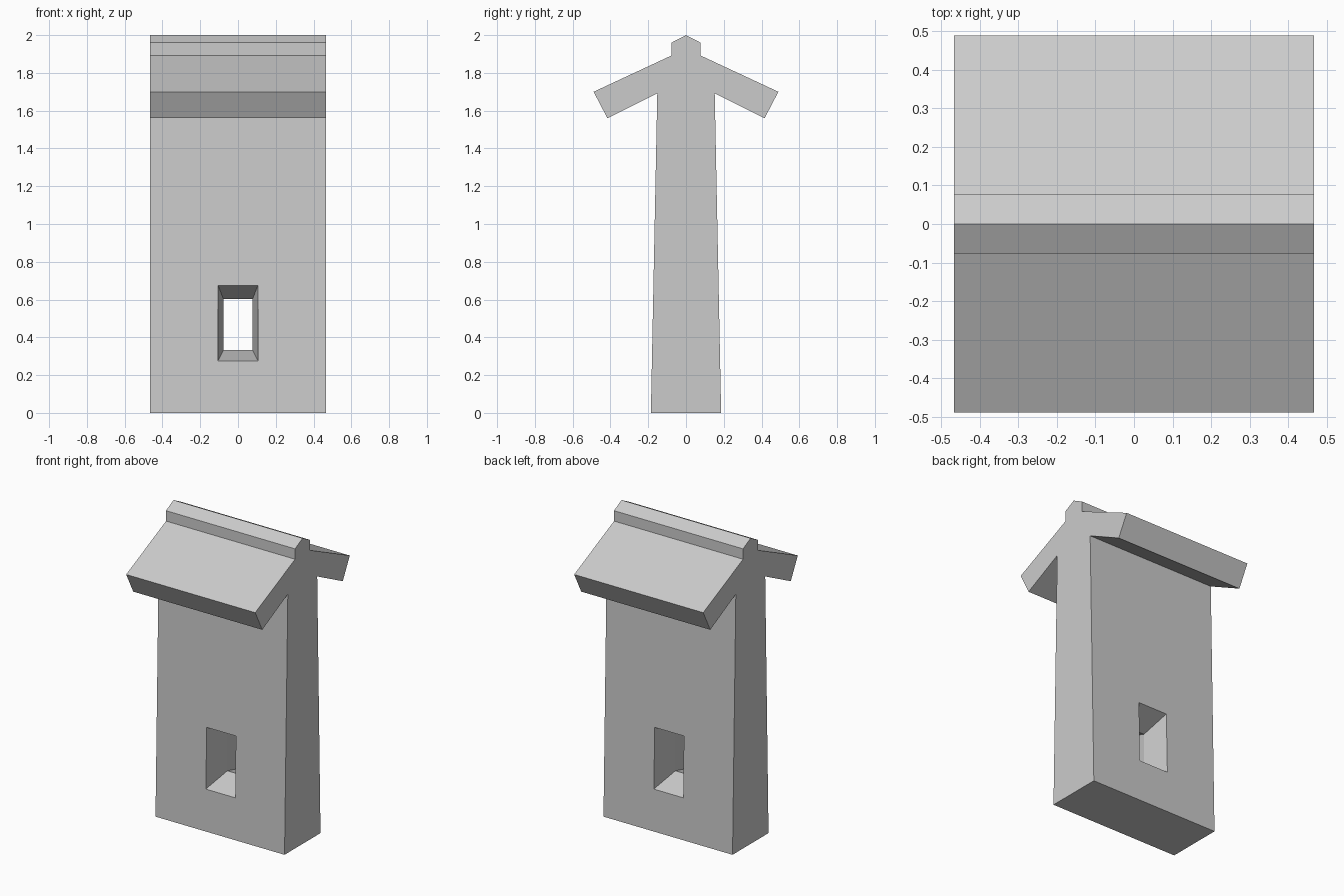
import bpy, bmesh

if "Cube" in bpy.data.objects:
    bpy.data.objects.remove(bpy.data.objects["Cube"])


def make_object(name, rings):
    """Loft matching closed rings of points, capping both ends."""
    bm = bmesh.new()
    loops = [[bm.verts.new(p) for p in ring] for ring in rings]
    for a, b in zip(loops, loops[1:]):
        for i in range(len(a)):
            j = (i + 1) % len(a)
            bm.faces.new((a[i], a[j], b[j], b[i]))
    bm.faces.new(loops[0])
    bm.faces.new(loops[-1])
    bmesh.ops.recalc_face_normals(bm, faces=bm.faces)
    mesh = bpy.data.meshes.new(name)
    bm.to_mesh(mesh)
    bm.free()
    obj = bpy.data.objects.new(name, mesh)
    bpy.context.collection.objects.link(obj)
    return obj


# Tapered wall with sloping eaves and ridge cap: half profile (y, z), mirrored
HALF_WIDTH = 0.467
half = [(0.186, 0), (0.152, 1.692), (0.416, 1.56), (0.489, 1.70),
        (0.077, 1.892), (0.077, 1.96)]
profile = half + [(0, 2.0)] + [(-y, z) for y, z in reversed(half)]
wall = make_object("roofed_wall", [[(x, y, z) for y, z in profile]
                                   for x in (-HALF_WIDTH, HALF_WIDTH)])

# Splayed window cutter, narrowest in the middle of the wall
sections = [(-0.2, 0.110, 0.268, 0.687), (0, 0.077, 0.333, 0.602),
            (0.2, 0.110, 0.268, 0.687)]
cutter = make_object("window_cutter", [
    [(-w, y, lo), (w, y, lo), (w, y, hi), (-w, y, hi)]
    for y, w, lo, hi in sections])
cutter.hide_render = True

# Cut the window through the wall
cut = wall.modifiers.new("window", 'BOOLEAN')
cut.operation = 'DIFFERENCE'
cut.solver = 'EXACT'
cut.object = cutter
bpy.context.view_layer.objects.active = wall
wall.select_set(True)
bpy.ops.object.modifier_apply(modifier=cut.name)
bpy.data.objects.remove(cutter, do_unlink=True)
